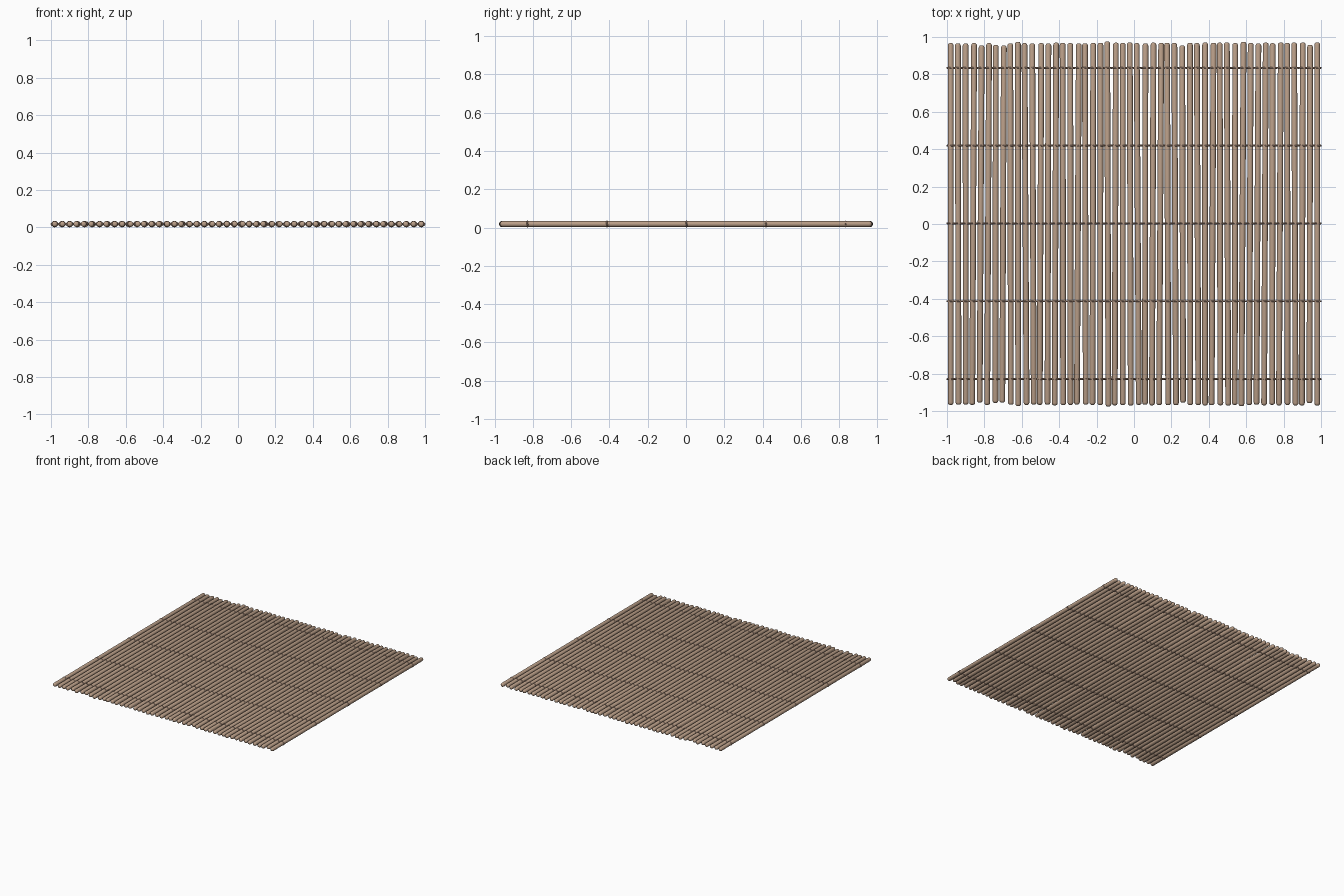
import bpy, bmesh, math, random
from mathutils import Matrix, Vector

if "Cube" in bpy.data.objects:
    bpy.data.objects.remove(bpy.data.objects["Cube"])

random.seed(7)
COUNT, PITCH, R, ZC = 50, 0.04, 0.0155, 0.0182
SIDES = 12
SHORT = {4: 0.955, 6: 0.957, 7: 0.955, 31: 0.955, 48: 0.958}
LONG = {9: 0.974, 21: 0.976, 39: 0.974}


def material(name, rgb):
    m = bpy.data.materials.new(name)
    m.diffuse_color = (*rgb, 1)
    m.use_nodes = True
    m.node_tree.nodes["Principled BSDF"].inputs["Base Color"].default_value = m.diffuse_color
    return m


def finish(name, bm, mat):
    bmesh.ops.recalc_face_normals(bm, faces=bm.faces)
    me = bpy.data.meshes.new(name)
    bm.to_mesh(me)
    bm.free()
    ob = bpy.data.objects.new(name, me)
    bpy.context.collection.objects.link(ob)
    me.materials.append(mat)
    bpy.ops.object.select_all(action='DESELECT')
    ob.select_set(True)
    bpy.context.view_layer.objects.active = ob
    bpy.ops.object.shade_smooth_by_angle(angle=math.radians(50))
    return ob


def tube(bm, rings):
    """Skin a list of vertex-coordinate rings and cap both ends."""
    loops = [[bm.verts.new(p) for p in ring] for ring in rings]
    n = len(loops[0])
    for a, b in zip(loops, loops[1:]):
        for i in range(n):
            j = (i + 1) % n
            bm.faces.new((a[i], a[j], b[j], b[i]))
    bm.faces.new(loops[0])
    bm.faces.new(loops[-1])


def add_stick(bm, x, half, tilt):
    # rounded ends: (distance from the tip, radius)
    tip = [(0, 0.35), (0.002, 0.65), (0.006, 0.88), (0.013, 1.0)]
    prof = [(-half + d, r * R) for d, r in tip]
    prof += [(half - d, r * R) for d, r in reversed(tip)]
    place = Matrix.Translation((x, 0, ZC)) @ Matrix.Rotation(tilt, 4, 'Z')
    tube(bm, [[place @ Vector((r * math.cos(2 * math.pi * k / SIDES), y,
                               r * math.sin(2 * math.pi * k / SIDES)))
               for k in range(SIDES)] for y, r in prof])


def add_thread(bm, y, sign):
    # wavy cord passing over one stick and under the next
    rad, amp, n = 0.0036, 0.0146, 6
    steps = COUNT * 8
    rings = []
    for s in range(steps + 1):
        x = -1 + 2 * s / steps
        ph = math.pi * (x + 1) / PITCH
        z = ZC + sign * amp * math.sin(ph)
        slope = sign * amp * math.pi / PITCH * math.cos(ph)
        nrm = Vector((-slope, 0, 1)).normalized()
        c = Vector((x, y + sign * 0.0015 * math.cos(ph), z))
        rings.append([c + rad * (math.cos(2 * math.pi * k / n) * Vector((0, 1, 0))
                                 + math.sin(2 * math.pi * k / n) * nrm)
                      for k in range(n)])
    tube(bm, rings)


wood = material("bamboo", (0.50, 0.35, 0.25))
cord = material("cord", (0.50, 0.33, 0.25))

# Sticks, slightly irregular in length and direction
bm = bmesh.new()
for i in range(COUNT):
    half = SHORT.get(i, LONG.get(i, random.uniform(0.965, 0.971)))
    tilt = 0 if i in (0, COUNT - 1) else random.uniform(-0.006, 0.006)
    add_stick(bm, -0.98 + i * PITCH, half, tilt)
finish("bamboo_sticks", bm, wood)

# Five rows of paired binding cords
for r in range(5):
    bm = bmesh.new()
    for sign in (1, -1):
        add_thread(bm, 0.003 + (r - 2) * 0.416, sign)
    finish(f"binding_cord_{r + 1}", bm, cord)
